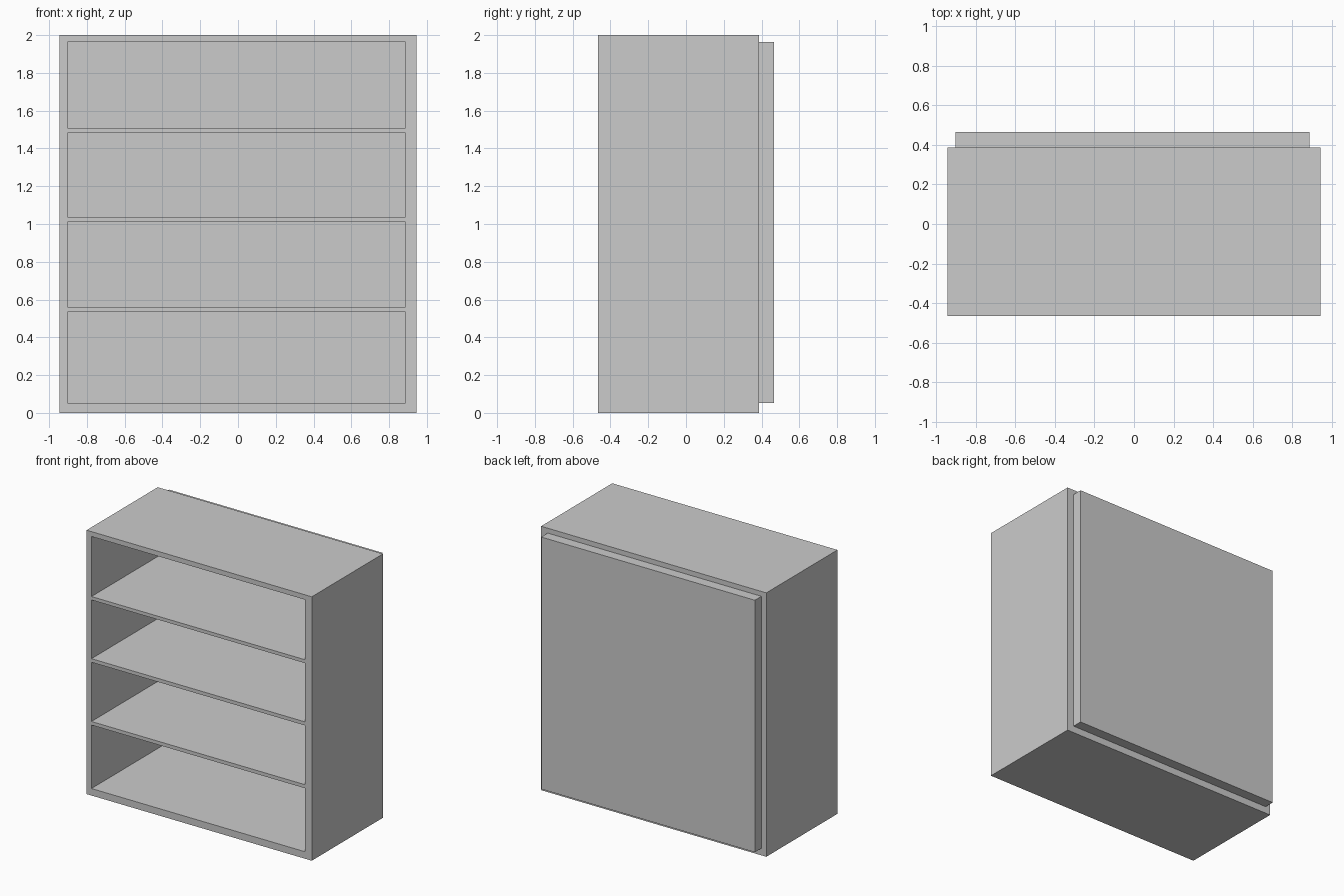
import bpy
import bmesh

if "Cube" in bpy.data.objects:
    bpy.data.objects.remove(bpy.data.objects["Cube"])

FRONT, BODY_BACK, PANEL_BACK = -0.465, 0.387, 0.465
X_CUTS = [-0.944, -0.903, 0.888, 0.944]
Z_CUTS = [0.0, 0.053, 0.534, 0.561, 1.01, 1.037, 1.482, 1.508, 1.963, 2.0]


def slab_from_cells(name, xs, zs, y0, y1, is_open=lambda i, j: False):
    """Grid of cells in the front plane, minus openings, extruded in depth."""
    bm = bmesh.new()
    verts = [[bm.verts.new((x, y0, z)) for z in zs] for x in xs]
    for i in range(len(xs) - 1):
        for j in range(len(zs) - 1):
            if not is_open(i, j):
                bm.faces.new((verts[i][j], verts[i + 1][j],
                              verts[i + 1][j + 1], verts[i][j + 1]))
    res = bmesh.ops.extrude_face_region(bm, geom=bm.faces[:], use_keep_orig=True)
    moved = [g for g in res["geom"] if isinstance(g, bmesh.types.BMVert)]
    bmesh.ops.translate(bm, verts=moved, vec=(0, y1 - y0, 0))
    bmesh.ops.recalc_face_normals(bm, faces=bm.faces[:])
    mesh = bpy.data.meshes.new(name)
    bm.to_mesh(mesh)
    bm.free()
    obj = bpy.data.objects.new(name, mesh)
    bpy.context.collection.objects.link(obj)
    return obj


# Carcass with flush shelves: every odd row in the middle column is a compartment
slab_from_cells("shelf_carcass", X_CUTS, Z_CUTS, FRONT, BODY_BACK,
                lambda i, j: i == 1 and j % 2 == 1)

# Raised back panel closing the compartments
slab_from_cells("back_panel", X_CUTS[1:3], [Z_CUTS[1], Z_CUTS[-2]],
                BODY_BACK, PANEL_BACK)
